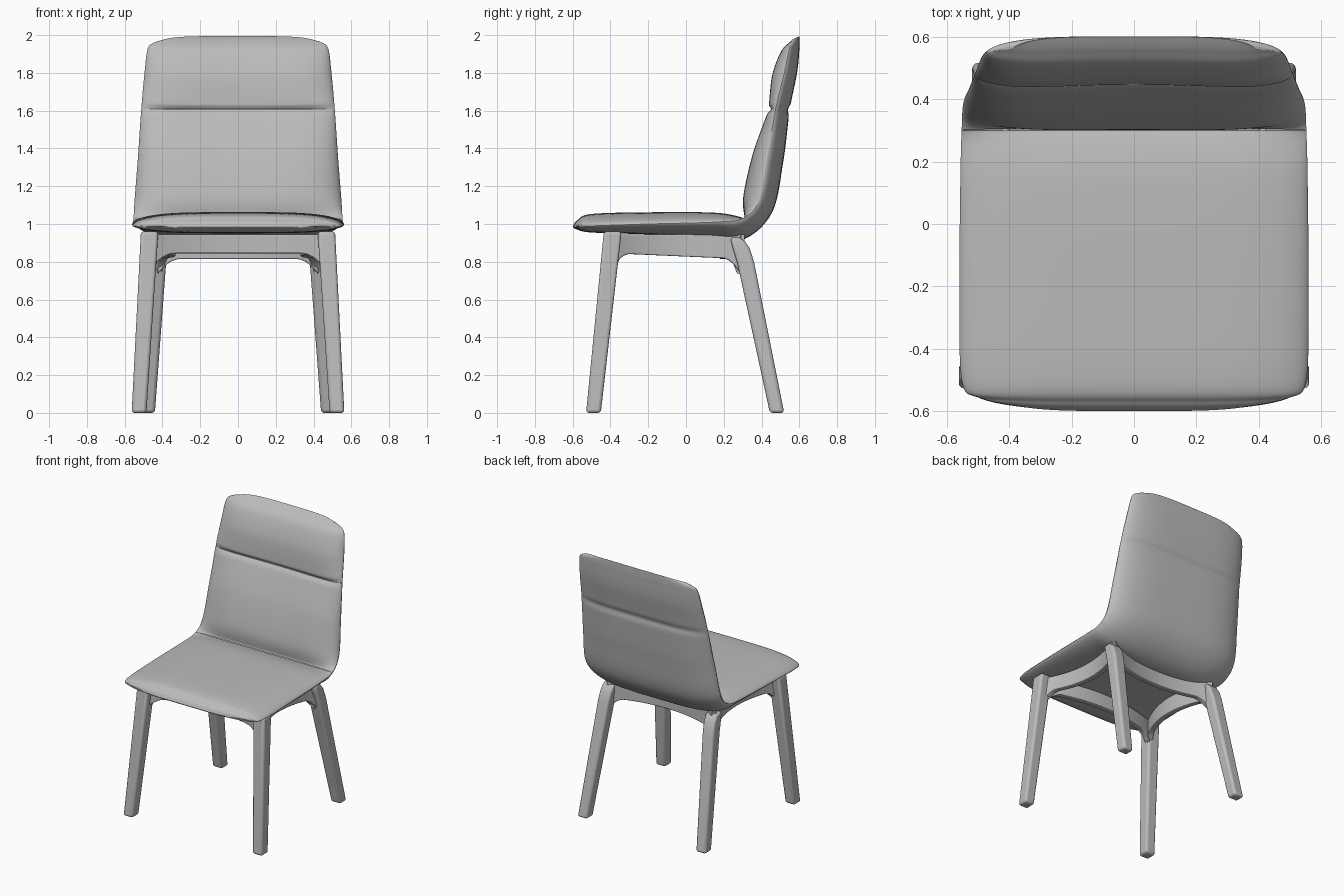
import bpy, bmesh, math
from mathutils import Vector

cube = bpy.data.objects.get("Cube")
if cube:
    bpy.data.objects.remove(cube)

grey = bpy.data.materials.new("plain_grey")
grey.use_nodes = True
grey.diffuse_color = (0.5, 0.5, 0.5, 1)
grey.node_tree.nodes["Principled BSDF"].inputs["Base Color"].default_value = (0.5, 0.5, 0.5, 1)


def make(name, grid, flip=False, solid=False, bevel=0):
    """Mesh from rows of points; a solid has closed rings and capped ends."""
    bm = bmesh.new()
    rows = [[bm.verts.new(p) for p in row] for row in grid]
    n = len(rows[0])
    for a, b in zip(rows, rows[1:]):
        for i in range(n if solid else n - 1):
            j = (i + 1) % n
            face = (a[i], a[j], b[j], b[i])
            bm.faces.new(face[::-1] if flip else face)
    if solid:
        bm.faces.new(rows[0])
        bm.faces.new(rows[-1])
        bmesh.ops.recalc_face_normals(bm, faces=bm.faces)
    mesh = bpy.data.meshes.new(name)
    bm.to_mesh(mesh)
    bm.free()
    obj = bpy.data.objects.new(name, mesh)
    bpy.context.collection.objects.link(obj)
    mesh.materials.append(grey)
    if bevel:
        mod = obj.modifiers.new("soft_edges", "BEVEL")
        mod.width, mod.segments, mod.angle_limit = bevel, 3, math.radians(40)
    bpy.ops.object.select_all(action="DESELECT")
    obj.select_set(True)
    bpy.context.view_layer.objects.active = obj
    bpy.ops.object.shade_smooth_by_angle(angle=math.radians(40))
    return obj


def spline(keys, t):
    """Catmull-Rom value at key position t."""
    i = min(int(t), len(keys) - 2)
    f = t - i
    a, b, c, d = (Vector(keys[min(max(k, 0), len(keys) - 1)]) for k in range(i - 1, i + 3))
    return b + f / 2 * (c - a + f * (2 * a - 5 * b + 4 * c - d + f * (3 * (b - c) + d - a)))


# Upholstery edge line: y, z, half width, from seat front to back top
EDGE = [(-.57, .985, .40), (-.555, .988, .50), (-.5, .99, .553), (-.2, 1, .56),
        (.15, 1.01, .557), (.3, 1.03, .553), (.385, 1.12, .548), (.43, 1.35, .53),
        (.475, 1.61, .512), (.52, 1.8, .495), (.545, 1.92, .48), (.555, 1.955, .455),
        (.56, 1.975, .39)]
CREASE, SEAM, TOP = 5, 8, 12

# Centre lines (y, z) of the outer shell and the three cushions
SHELL = [(-.6, .985), (-.58, .972), (-.5, .955), (-.2, .945), (.1, .93), (.3, .917),
         (.455, 1.06), (.515, 1.33), (.55, 1.605), (.588, 1.8), (.6, 1.92),
         (.602, 1.97), (.602, 1.995)]
SEAT = [(-.6, .985), (-.575, 1.02), (-.5, 1.053), (-.2, 1.062), (.15, 1.06), (.3, 1.035)]
LOWER = [(.31, 1.035), (.305, 1.15), (.36, 1.38), (.445, 1.605)]
UPPER = [(.445, 1.61), (.46, 1.78), (.505, 1.91), (.555, 1.965), (.602, 1.995)]


def panel(name, centre, start, seams, pinch, bow, flip):
    steps, across = 16, 40
    grid = []
    for k in range((len(centre) - 1) * steps + 1):
        local = k / steps
        t = start + local
        ey, ez, w = spline(EDGE, t)
        py, pz = spline(centre, local)
        dip = 1 - pinch * sum(math.exp(-((t - s) / .09) ** 2) for s in seams)
        curve = bow * max(0, min(1, (t - CREASE) / 2, (TOP - t) / 3))
        row = []
        for i in range(across + 1):
            u = math.sin(math.pi * (i / across - .5))
            puff = max(0, 1 - u ** 4) ** .6 * dip
            y = ey + (py - ey) * puff - curve * u * u * puff
            row.append((u * w, y, ez + (pz - ez) * puff))
        grid.append(row)
    make(name, grid, flip)


panel("outer_shell", SHELL, 0, [SEAM], .14, 0, True)
panel("seat_cushion", SEAT, 0, [CREASE], .3, 0, False)
panel("lower_back_cushion", LOWER, CREASE, [CREASE, SEAM], .35, .03, False)
panel("upper_back_cushion", UPPER, SEAM, [SEAM], .35, .03, False)


# Legs: rings given as centre x, y, z and half sizes
def leg(name, side, rings):
    corners = [(-1, -1), (1, -1), (1, 1), (-1, 1)]
    make(name, [[(side * (x + hx * a), y + hy * b, z) for a, b in corners]
                for x, y, z, hx, hy in rings], solid=True, bevel=.016)


FRONT = [(.524, -.49, 0, .039, .039), (.468, -.388, .96, .046, .047)]
REAR = [(.48, .482, 0, .04, .038), (.425, .315, .8, .045, .045),
        (.42, .293, .87, .045, .045), (.417, .275, .91, .044, .037), (.415, .26, .93, .04, .02)]
for label, side in (("left", 1), ("right", -1)):
    leg("front_leg_" + label, side, FRONT)
    leg("rear_leg_" + label, side, REAR)


# Rails bow inward between the leg tops and flare down into the legs
def rail(name, a, b, bow):
    a, b = Vector(a), Vector(b)
    along = (b - a).normalized()
    normal = Vector((along.y, -along.x, 0)).normalized()
    mid = (a + b) / 2
    if normal.dot(mid) > 0:
        normal = -normal
    grid = []
    for k in range(33):
        s = k / 16 - 1
        c = mid + (b - a) / 2 * s + normal * bow * (1 - s * s)
        low = c.z - .08 * max(0, (abs(s) - .72) / .28) ** 2
        p, q = c + normal * .022, c - normal * .022
        grid.append([(p.x, p.y, low), (q.x, q.y, low), (q.x, q.y, .945), (p.x, p.y, .945)])
    make(name, grid, solid=True, bevel=.006)


fl, rl = (.46, -.39, .845), (.425, .29, .815)
fr, rr = (-fl[0], *fl[1:]), (-rl[0], *rl[1:])
rail("front_rail", fl, fr, .09)
rail("rear_rail", rl, rr, .09)
rail("left_rail", fl, rl, .09)
rail("right_rail", fr, rr, .09)
